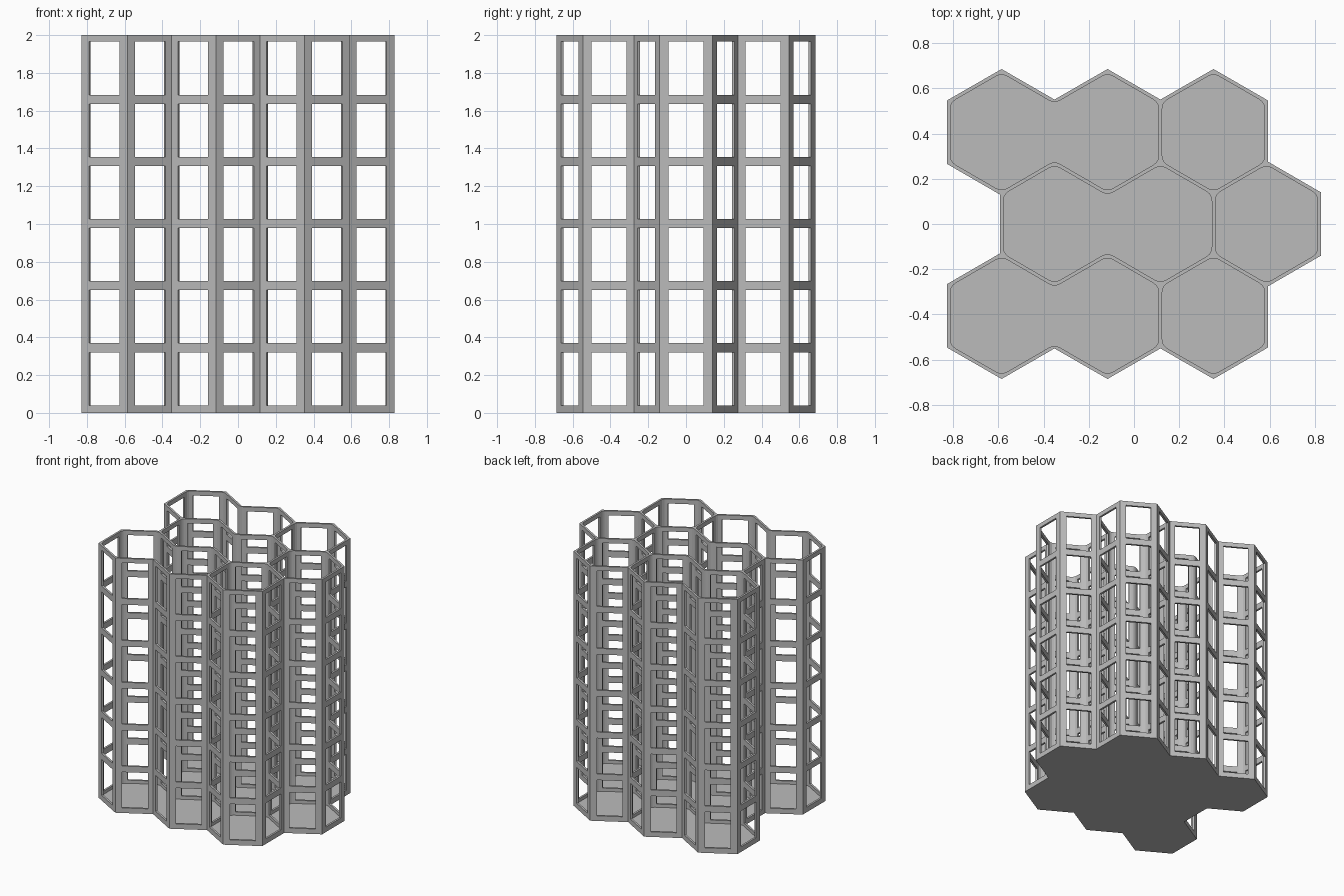
import bpy, bmesh, math
from mathutils import Vector, Matrix

PITCH, WALL, HEIGHT, FLOOR = 0.469, 0.0155, 2.0, 0.015
STOREYS, STOREY, SILL = 6, 0.3288, 0.04
WIN_W, WIN_H = 0.185, 0.281
FILLET = 0.028

if "Cube" in bpy.data.objects:
    bpy.data.objects.remove(bpy.data.objects["Cube"])

grey = bpy.data.materials.new("light grey")
grey.use_nodes = True
colour = (0.5, 0.5, 0.5, 1)
grey.diffuse_color = colour
grey.node_tree.nodes["Principled BSDF"].inputs["Base Color"].default_value = colour


def key(p):
    return (round(p.x, 3) + 0.0, round(p.y, 3) + 0.0)


def cell_edges(centre):
    """Counter-clockwise edges of one pointed hexagon."""
    r = PITCH / math.sqrt(3)
    pts = [centre + Vector((r * math.cos(a), r * math.sin(a)))
           for a in (math.radians(30 + 60 * i) for i in range(6))]
    return list(zip(pts, pts[1:] + pts[:1]))


def outline(cells):
    """Boundary loop of a group of touching cells."""
    edges = {(key(a), key(b)): a for c in cells for a, b in cell_edges(c)}
    step = {a: b for a, b in edges if (b, a) not in edges}
    start = min(step)
    loop, k = [], start
    while not loop or k != start:
        loop.append(Vector(k))
        k = step[k]
    return loop


def offset(loop, d):
    """Move a loop outward by d with mitred corners."""
    out = []
    for i, p in enumerate(loop):
        e1 = (p - loop[i - 1]).normalized()
        e2 = (loop[(i + 1) % len(loop)] - p).normalized()
        n1, n2 = Vector((e1.y, -e1.x)), Vector((e2.y, -e2.x))
        out.append(p + (n1 + n2) * d / (1 + n1.dot(n2)))
    return out


def fillet(loop, d):
    """Round every corner of a loop."""
    out = []
    for i, p in enumerate(loop):
        a = p + (loop[i - 1] - p).normalized() * d
        b = p + (loop[(i + 1) % len(loop)] - p).normalized() * d
        for t in (0, 1 / 3, 2 / 3, 1):
            out.append(a * (1 - t) ** 2 + p * 2 * t * (1 - t) + b * t * t)
    return out


def add_prism(bm, loop, z0, z1):
    face = bm.faces.new([bm.verts.new((p.x, p.y, z0)) for p in loop])
    top = bmesh.ops.extrude_face_region(bm, geom=[face])["geom"]
    bmesh.ops.translate(bm, vec=(0, 0, z1 - z0),
                        verts=[v for v in top if isinstance(v, bmesh.types.BMVert)])


def make_object(name, bm):
    bmesh.ops.recalc_face_normals(bm, faces=bm.faces)
    mesh = bpy.data.meshes.new(name)
    bm.to_mesh(mesh)
    bm.free()
    mesh.materials.append(grey)
    obj = bpy.data.objects.new(name, mesh)
    bpy.context.collection.objects.link(obj)
    return obj


# Each row has a double room followed by a single room
rooms = []
for row in (-1, 0, 1):
    shift = PITCH / 4 * (1 if row == 0 else -1)
    y = row * PITCH * math.sqrt(3) / 2
    row_cells = [Vector((shift + PITCH * i, y)) for i in (-1, 0, 1)]
    rooms += [row_cells[:2], row_cells[2:]]

# Solid tower block
bm = bmesh.new()
add_prism(bm, offset(outline([c for r in rooms for c in r]), WALL / 2), 0, HEIGHT)
tower = make_object("honeycomb_tower", bm)

# Room hollows, open at the top
bm = bmesh.new()
walls = {}
for room in rooms:
    loop = outline(room)
    add_prism(bm, fillet(offset(loop, -WALL / 2), FILLET), FLOOR, HEIGHT + 0.1)
    for a, b in zip(loop, loop[1:] + loop[:1]):
        walls[frozenset((key(a), key(b)))] = (a, b)
room_cutter = make_object("room_cutter", bm)

# Window openings in every wall and storey
bm = bmesh.new()
for a, b in walls.values():
    mid, d = (a + b) / 2, b - a
    for i in range(STOREYS):
        z = SILL + STOREY * i + WIN_H / 2
        bmesh.ops.create_cube(bm, size=1, matrix=(
            Matrix.Translation((mid.x, mid.y, z))
            @ Matrix.Rotation(math.atan2(d.y, d.x), 4, "Z")
            @ Matrix.Diagonal((WIN_W, WALL * 2, WIN_H, 1))))
window_cutter = make_object("window_cutter", bm)

for cutter in (room_cutter, window_cutter):
    cut = tower.modifiers.new(cutter.name, "BOOLEAN")
    cut.operation = "DIFFERENCE"
    cut.solver = "EXACT"
    cut.object = cutter
    cutter.hide_render = True
    cutter.hide_viewport = True
    cutter.display_type = "WIRE"
